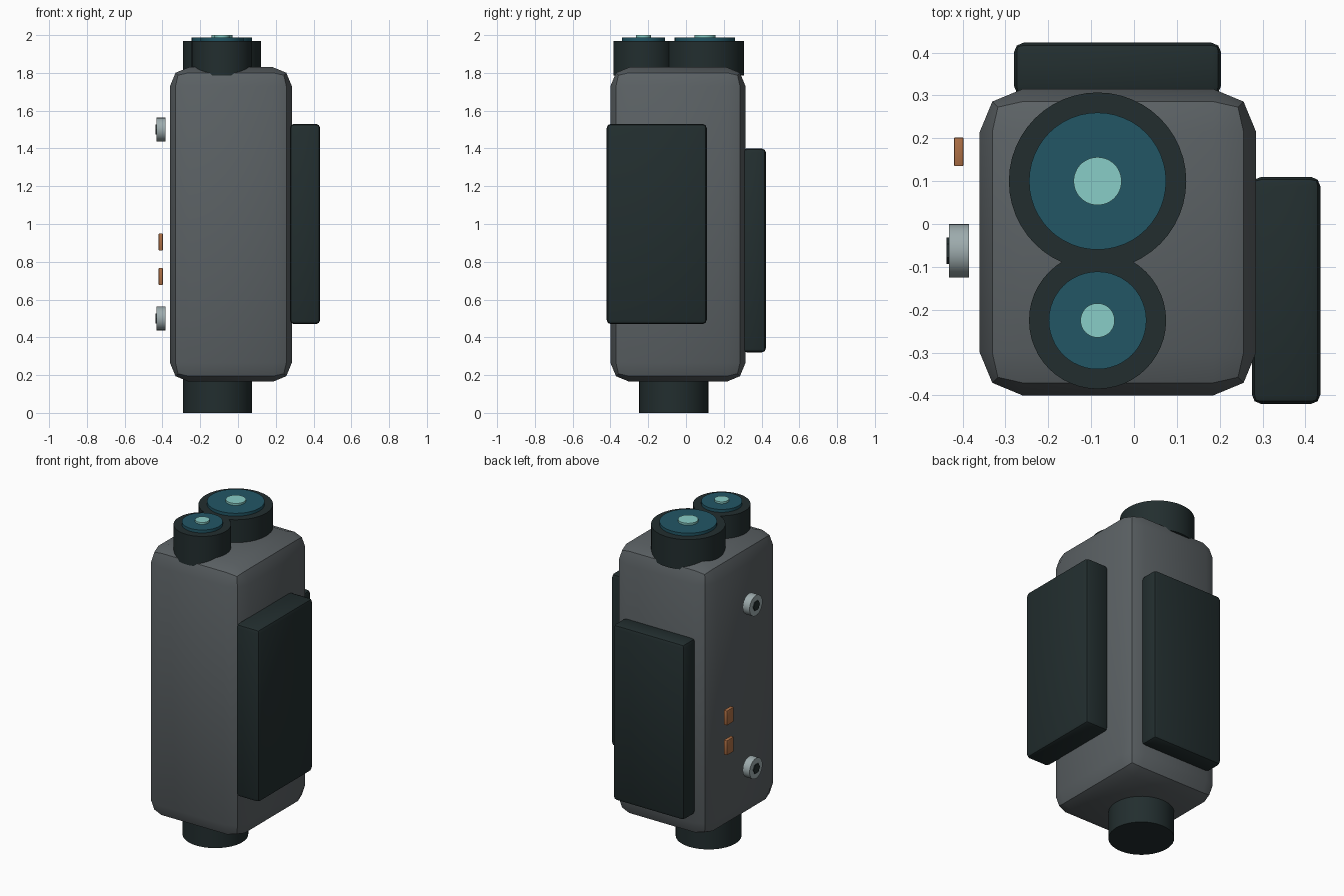
import bpy
import math

cube = bpy.data.objects.get("Cube")
if cube:
    bpy.data.objects.remove(cube, do_unlink=True)


def make_material(name, rgb):
    m = bpy.data.materials.new(name)
    m.use_nodes = True
    m.diffuse_color = (*rgb, 1)
    m.node_tree.nodes["Principled BSDF"].inputs["Base Color"].default_value = (*rgb, 1)
    return m


GREY = make_material("casing grey", (0.105, 0.12, 0.128))
DARK = make_material("dark rubber", (0.016, 0.027, 0.028))
TEAL = make_material("teal glass", (0.016, 0.093, 0.13))
PALE = make_material("pale aqua", (0.25, 0.61, 0.57))
STEEL = make_material("light steel", (0.34, 0.41, 0.42))
COPPER = make_material("copper", (0.42, 0.16, 0.06))


def finish(name, mat):
    ob = bpy.context.object
    ob.name = name
    ob.data.materials.append(mat)
    bpy.ops.object.shade_smooth_by_angle(angle=math.radians(30))
    return ob


def box(name, mat, x, y, z, bevel=0):
    """Box spanning the three (low, high) ranges, with rounded edges."""
    spans = (x, y, z)
    bpy.ops.mesh.primitive_cube_add(size=1, location=[sum(s) / 2 for s in spans])
    bpy.context.object.scale = [s[1] - s[0] for s in spans]
    bpy.ops.object.transform_apply(location=False, rotation=False, scale=True)
    if bevel:
        mod = bpy.context.object.modifiers.new("rounded edges", "BEVEL")
        mod.width = bevel
        mod.segments = 2
        bpy.ops.object.modifier_apply(modifier=mod.name)
    return finish(name, mat)


def disc(name, mat, centre, radius, span, axis="z", sides=48):
    """Cylinder along z or x, spanning the (low, high) range on its axis."""
    mid, depth = sum(span) / 2, span[1] - span[0]
    along_x = axis == "x"
    loc = (mid, *centre) if along_x else (*centre, mid)
    bpy.ops.mesh.primitive_cylinder_add(
        vertices=sides, radius=radius, depth=depth, location=loc,
        rotation=(0, math.pi / 2 if along_x else 0, 0))
    return finish(name, mat)


# Casing and its two pads
box("casing", GREY, (-0.36, 0.285), (-0.40, 0.315), (0.165, 1.83), 0.1)
box("side_pad", DARK, (0.275, 0.435), (-0.42, 0.11), (0.47, 1.53), 0.022)
box("back_pad", DARK, (-0.28, 0.203), (0.30, 0.423), (0.32, 1.40), 0.022)

# Round foot
disc("foot", DARK, (-0.108, -0.065), 0.183, (0, 0.25))

# Two stacked lenses on top
for label, y, rim, glass, core in (("large", 0.1, 0.207, 0.16, 0.056),
                                   ("small", -0.225, 0.16, 0.114, 0.04)):
    spot = (-0.085, y)
    disc(label + "_lens_rim", DARK, spot, rim, (1.785, 1.97))
    disc(label + "_lens_glass", TEAL, spot, glass, (1.95, 1.988))
    disc(label + "_lens_core", PALE, spot, core, (1.97, 2.0))

# Screws with hexagonal sockets beside the casing
for label, z in (("upper", 1.5), ("lower", 0.5)):
    disc(label + "_screw", STEEL, (-0.0625, z), 0.0625, (-0.432, -0.385), "x", 32)
    disc(label + "_screw_socket", DARK, (-0.0625, z), 0.031, (-0.437, -0.425), "x", 6)

# Small copper contacts
for label, z in (("upper", 0.905), ("lower", 0.722)):
    box(label + "_contact", COPPER, (-0.42, -0.398), (0.135, 0.202), (z - 0.045, z + 0.045), 0.003)
